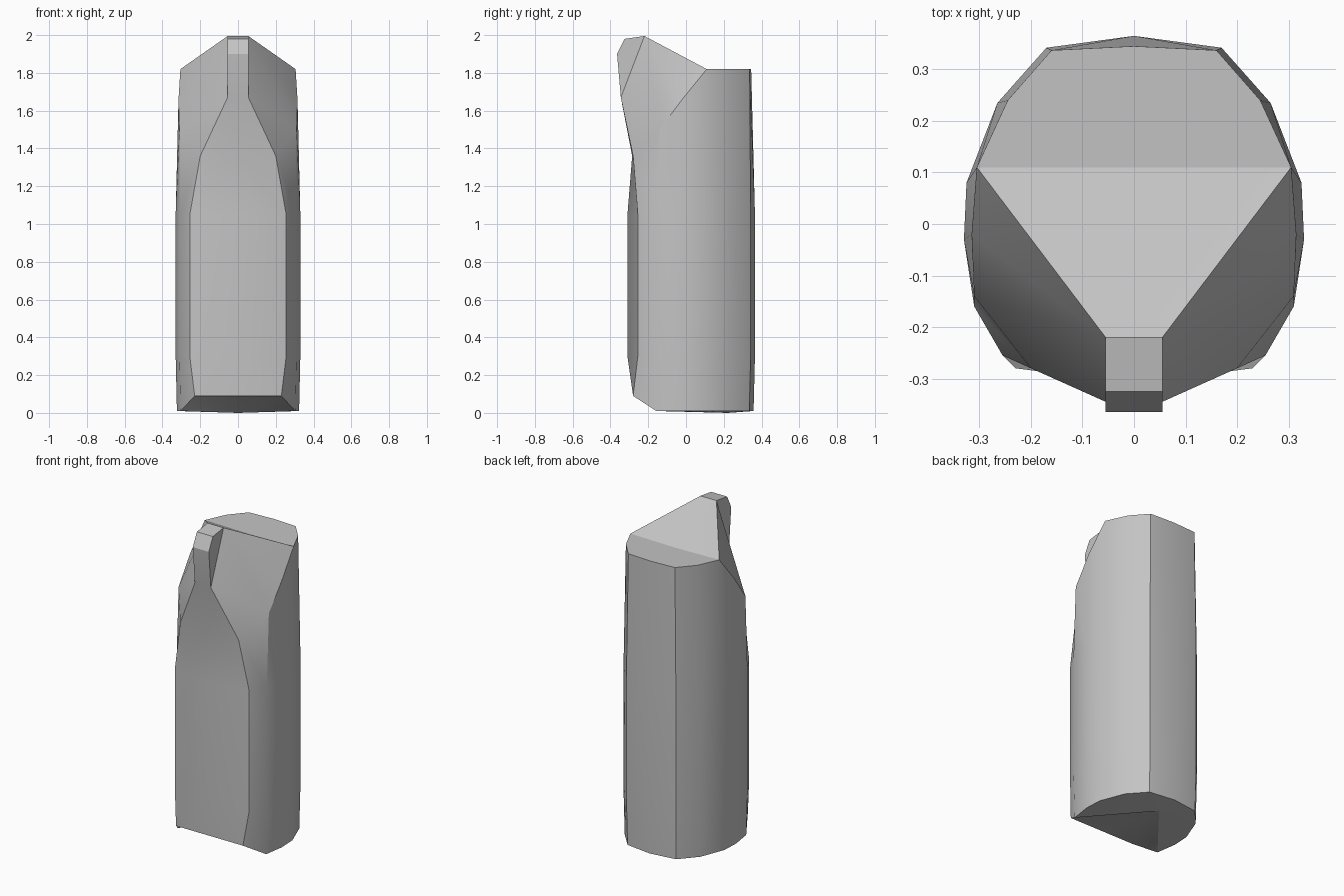
import bpy
import bmesh
from mathutils import Matrix

cube = bpy.data.objects.get("Cube")
if cube:
    bpy.data.objects.remove(cube, do_unlink=True)

# Single grey finish
grey = bpy.data.materials.new("plain_grey")
grey.use_nodes = True
colour = (0.55, 0.55, 0.55, 1)
grey.diffuse_color = colour
grey.node_tree.nodes["Principled BSDF"].inputs["Base Color"].default_value = colour

# Half outline from back centre to front centre: (body x, y), (top x, y, z)
columns = [
    ((0, .365), (0, .345, 1.82)),
    ((.17, .342), (.16, .337, 1.82)),
    ((.265, .235), (.245, .24, 1.82)),
    ((.325, .08), (.305, .11, 1.82)),
    ((.33, -.03), (.315, -.02, 1.66)),
    ((.31, -.16), (.31, -.14, 1.5)),
    ((.255, -.255), (.2, -.28, 1.36)),
    ((0, -.31), (0, -.285, 1.36)),
]
bm = bmesh.new()


def vert(x, y, z):
    return bm.verts.new((x, y, z))


# Body wall, one strip of quads per pair of columns
rings = []
for i, ((x, y), top) in enumerate(columns):
    foot = (x * .9, -.28, .09) if i > 5 else (x * .98, y * .98, .01)
    rings.append([vert(*foot), vert(x, y, .3), vert(x, y, 1.05), vert(*top)])
for a, b in zip(rings, rings[1:]):
    for k in range(3):
        bm.faces.new((a[k], b[k], b[k + 1], a[k + 1]))

# Underside, sloping up from a low point near the back to the front edge
low = vert(0, .22, 0)
for a, b in zip(rings, rings[1:]):
    bm.faces.new((a[0], low, b[0]))

# Spout, running up the front and over the tip
rim, side, hip, shoulder, front = [r[3] for r in rings[3:]]
profile = [(-.345, 1.67), (-.365, 1.9), (-.325, 1.98), (-.22, 1.995)]
edge = [vert(.055, y, z) for y, z in profile]
spine = [vert(0, y, z) for y, z in profile]
for k in range(3):
    bm.faces.new((spine[k], edge[k], edge[k + 1], spine[k + 1]))
bm.faces.new((front, shoulder, edge[0], spine[0]))
bm.faces.new(edge)

# Shoulder facets between the spout and the rim
tip = edge[3]
for tri in ((tip, rim, side), (tip, side, hip), (tip, hip, edge[0]),
            (edge[0], hip, shoulder)):
    bm.faces.new(tri)

# Sloping lid and flat back rim
crease = vert(0, .11, 1.815)
bm.faces.new((tip, spine[3], crease, rim))
bm.faces.new([r[3] for r in rings[:4]] + [crease])

# Mirror the half across x = 0
bmesh.ops.mirror(bm, geom=bm.verts[:] + bm.edges[:] + bm.faces[:],
                 matrix=Matrix.Identity(4), merge_dist=.0005, axis='X')
bmesh.ops.remove_doubles(bm, verts=bm.verts[:], dist=.0005)
bmesh.ops.recalc_face_normals(bm, faces=bm.faces[:])

mesh = bpy.data.meshes.new("container_body")
bm.to_mesh(mesh)
bm.free()
mesh.materials.append(grey)
body = bpy.data.objects.new("container_body", mesh)
bpy.context.collection.objects.link(body)
bpy.context.view_layer.objects.active = body
body.select_set(True)
bpy.ops.object.shade_smooth_by_angle(angle=.5)
